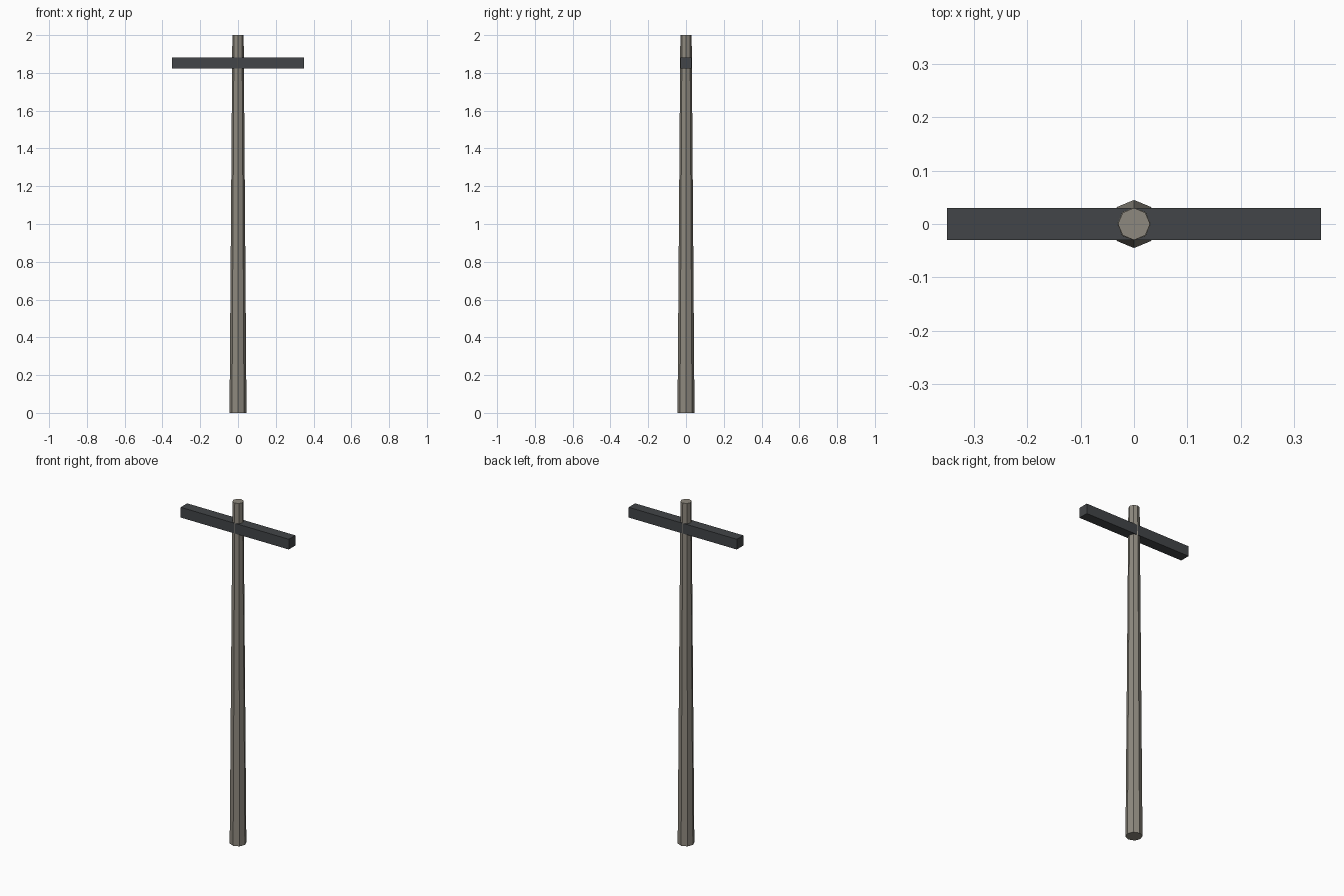
import bpy

if "Cube" in bpy.data.objects:
    bpy.data.objects.remove(bpy.data.objects["Cube"])


def finish(name, color):
    obj = bpy.context.object
    obj.name = name
    mat = bpy.data.materials.new(name + "_material")
    mat.diffuse_color = (*color, 1.0)
    mat.use_nodes = True
    mat.node_tree.nodes["Principled BSDF"].inputs["Base Color"].default_value = mat.diffuse_color
    obj.data.materials.append(mat)
    return obj


# Tapered eight-sided pole
bpy.ops.mesh.primitive_cone_add(vertices=8, radius1=0.045, radius2=0.03,
                                depth=2.0, location=(0, 0, 1.0))
finish("pole", (0.27, 0.25, 0.21))

# Crossarm through the top of the pole
bpy.ops.mesh.primitive_cube_add(size=1, location=(0, 0, 1.852))
crossarm = finish("crossarm", (0.055, 0.06, 0.065))
crossarm.scale = (0.70, 0.06, 0.06)
bpy.ops.object.transform_apply(location=False, rotation=False, scale=True)
